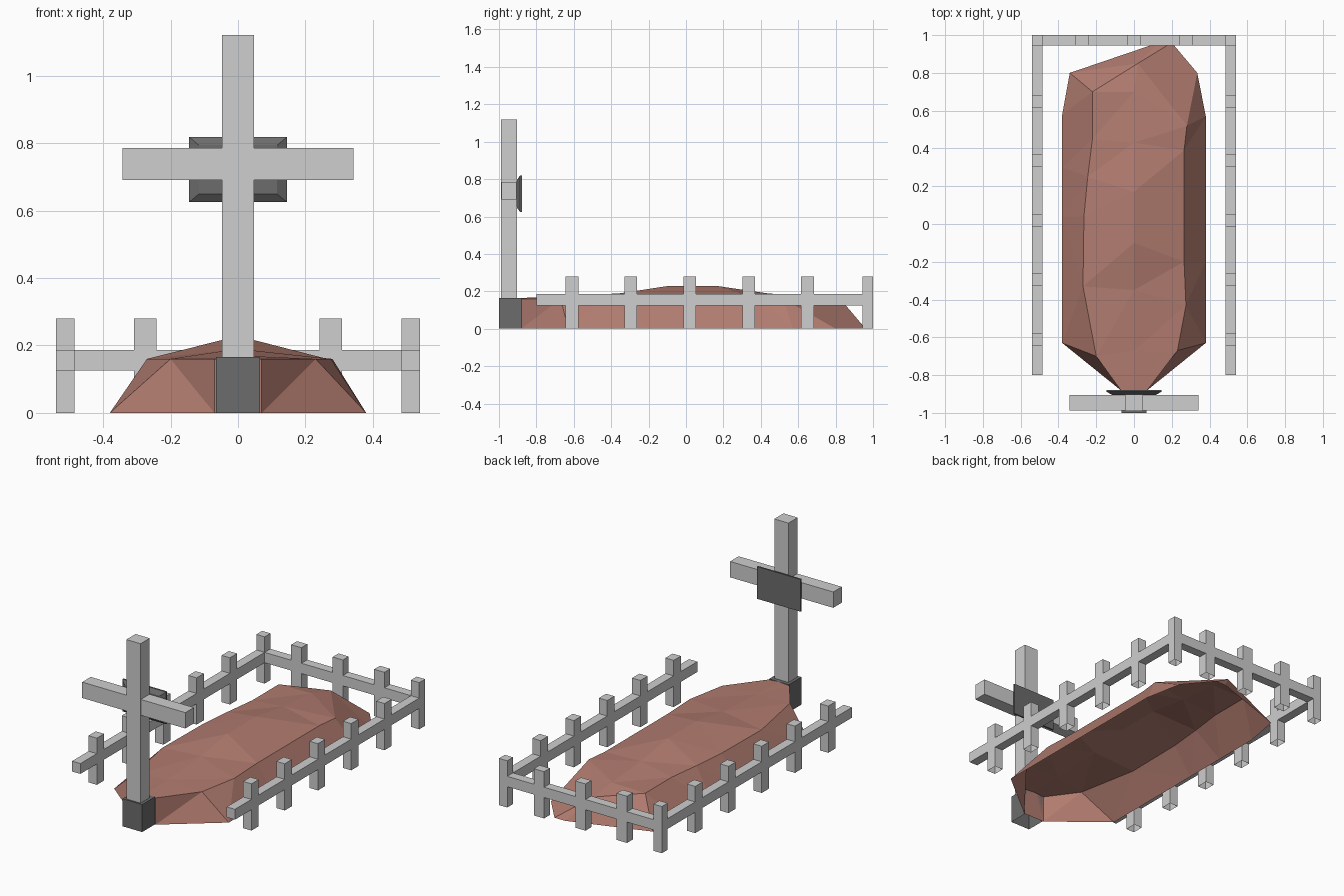
import bpy
import bmesh
from mathutils import Vector

cube = bpy.data.objects.get("Cube")
if cube:
    bpy.data.objects.remove(cube, do_unlink=True)


def make_material(name, rgb):
    mat = bpy.data.materials.new(name)
    mat.use_nodes = True
    color = (*rgb, 1)
    mat.diffuse_color = color
    mat.node_tree.nodes["Principled BSDF"].inputs["Base Color"].default_value = color
    return mat


light_grey = make_material("light grey stone", (0.62, 0.62, 0.62))
dark_grey = make_material("dark grey stone", (0.15, 0.15, 0.15))
soil = make_material("red brown soil", (0.44, 0.2, 0.16))


def finish(bm, name, material):
    mesh = bpy.data.meshes.new(name)
    bm.to_mesh(mesh)
    bm.free()
    mesh.materials.append(material)
    obj = bpy.data.objects.new(name, mesh)
    bpy.context.collection.objects.link(obj)
    return obj


def box(name, material, low, high, open_bottom=False):
    """Box between two corners, optionally without its ground face."""
    low, high = Vector(low), Vector(high)
    bm = bmesh.new()
    bmesh.ops.create_cube(bm, size=1)
    for v in bm.verts:
        v.co = (low + high) / 2 + v.co * (high - low)
    if open_bottom:
        under = [f for f in bm.faces if f.normal.z < -0.5]
        bmesh.ops.delete(bm, geom=under, context='FACES')
    return finish(bm, name, material)


# Fence dimensions
OUT, THICK, HALF = 0.54, 0.055, 0.034
POST_TOP, RAIL_LOW, RAIL_HIGH = 0.28, 0.125, 0.187
INNER = OUT - THICK
BACK = 1 - THICK


def post(name, x0, x1, y0, y1):
    box(name, light_grey, (x0, y0, 0), (x1, y1, POST_TOP), True)


# Side rails and posts, mirrored left and right
for side, sign in (("left", 1), ("right", -1)):
    x0, x1 = sorted((sign * INNER, sign * OUT))
    box(side + "_rail", light_grey, (x0, -0.8, RAIL_LOW), (x1, 1, RAIL_HIGH))
    for i in range(5):
        y = -0.61 + i * 0.315
        post(f"{side}_post_{i}", x0, x1, y - HALF, y + HALF)
    post(side + "_corner_post", x0, x1, BACK, 1)

# Back rail and posts
box("back_rail", light_grey, (-INNER, BACK, RAIL_LOW), (INNER, 1, RAIL_HIGH))
for i in (-1, 0, 1):
    post(f"back_post_{i + 1}", i * 0.275 - HALF, i * 0.275 + HALF, BACK, 1)

# Cross with its footing
box("cross_footing", dark_grey, (-0.065, -1, 0), (0.065, -0.88, 0.165), True)
box("cross_upright", light_grey, (-0.047, -0.99, 0.165), (0.047, -0.903, 1.12))
box("cross_arm", light_grey, (-0.342, -0.987, 0.69), (0.342, -0.906, 0.785))

# Plaque behind the cross, tapered towards it
plaque = box("plaque", dark_grey, (-0.145, -0.905, 0.625), (0.145, -0.888, 0.818))
for v in plaque.data.vertices:
    if v.co.y < -0.9:
        v.co.x *= 0.8
        v.co.z = 0.72 + (v.co.z - 0.72) * 0.75
box("plaque_face", dark_grey, (-0.145, -0.888, 0.625), (0.145, -0.878, 0.818))

# Earth mound: ground outline, shoulders and spine, lofted from front to back
left_foot = [(-.07, -.88), (-.38, -.63), (-.38, -.33), (-.38, .04),
             (-.38, .3), (-.38, .58), (-.34, .8), (.13, .96)]
left_edge = [(-.07, -.88), (-.2, -.7), (-.27, -.33), (-.265, .04),
             (-.245, .25), (-.22, .45), (-.22, .7), (.02, .85)]
right_edge = [(.07, -.88), (.23, -.67), (.275, -.43), (.265, -.2),
              (.265, .15), (.265, .39), (.28, .52), (.02, .85)]
right_foot = [(.07, -.88), (.38, -.63), (.38, -.43), (.38, -.2),
              (.38, .15), (.38, .57), (.335, .8), (.2, .96)]
spine = [(-.88, .165), (-.67, .17), (-.35, .19), (-.1, .228),
         (.17, .228), (.43, .19), (.7, .165), (.85, .13)]


def shoulder(points):
    return [(x, y, 0.13 if y > 0.8 else 0.16) for x, y in points]


rows = [[(x, y, 0) for x, y in left_foot], shoulder(left_edge),
        [(0.02 if y > 0.8 else 0, y, z) for y, z in spine],
        shoulder(right_edge), [(x, y, 0) for x, y in right_foot]]
bm = bmesh.new()
grid = [[bm.verts.new(p) for p in row] for row in rows]
for a, b in zip(grid, grid[1:]):
    for i in range(len(a) - 1):
        bm.faces.new((a[i], b[i], b[i + 1], a[i + 1]))
for end in (0, -1):
    bm.faces.new([row[end] for row in grid])
bmesh.ops.remove_doubles(bm, verts=bm.verts, dist=0.001)
bmesh.ops.triangulate(bm, faces=bm.faces)
bmesh.ops.recalc_face_normals(bm, faces=bm.faces)
if sum(f.normal.z * f.calc_area() for f in bm.faces) < 0:
    bmesh.ops.reverse_faces(bm, faces=bm.faces)
finish(bm, "earth_mound", soil)
